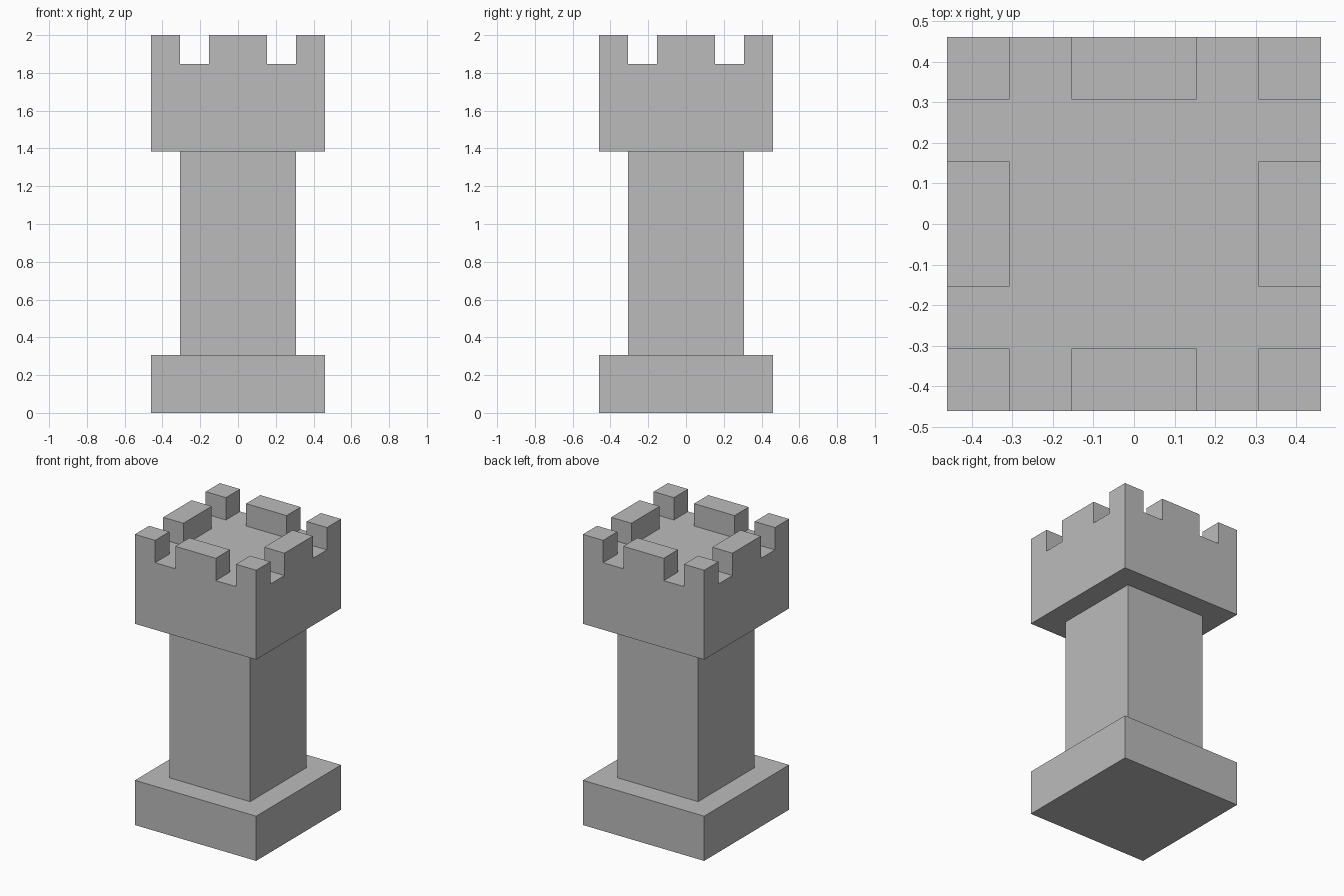
import bpy
import bmesh
from mathutils import Matrix, Vector

default_cube = bpy.data.objects.get("Cube")
if default_cube:
    bpy.data.objects.remove(default_cube, do_unlink=True)

U = 2 / 13  # the tower is laid out on a grid, 13 units tall

stone = bpy.data.materials.new("grey_stone")
stone.use_nodes = True
grey = (0.5, 0.5, 0.5, 1)
stone.diffuse_color = grey
stone.node_tree.nodes["Principled BSDF"].inputs["Base Color"].default_value = grey


def finish(name, bm):
    """Scale from grid units and turn the bmesh into an object."""
    bmesh.ops.recalc_face_normals(bm, faces=bm.faces[:])
    bmesh.ops.scale(bm, vec=(U, U, U), verts=bm.verts[:])
    mesh = bpy.data.meshes.new(name)
    bm.to_mesh(mesh)
    bm.free()
    mesh.materials.append(stone)
    obj = bpy.data.objects.new(name, mesh)
    bpy.context.collection.objects.link(obj)


def block(name, width, bottom, top):
    """Square block centred on the tower axis."""
    bm = bmesh.new()
    bmesh.ops.create_cube(bm, size=1)
    bmesh.ops.scale(bm, vec=(width, width, top - bottom), verts=bm.verts[:])
    bmesh.ops.translate(bm, vec=(0, 0, (bottom + top) / 2), verts=bm.verts[:])
    finish(name, bm)


def raise_faces(bm, faces, height):
    """Extrude faces upwards and return the raised faces."""
    geom = bmesh.ops.extrude_face_region(bm, geom=faces)["geom"]
    verts = [g for g in geom if isinstance(g, bmesh.types.BMVert)]
    bmesh.ops.translate(bm, vec=(0, 0, height), verts=verts)
    return [g for g in geom if isinstance(g, bmesh.types.BMFace)]


def is_merlon(face):
    """Rim cells at the corners and at the middle of each side."""
    c = face.calc_center_median()
    near, far = sorted((abs(c.x), abs(c.y)))
    return far > 2 and not 1 < near < 2


# Base and shaft
block("base", 6, 0, 2)
block("shaft", 4, 2, 9)

# Battlement head: gridded slab whose rim cells rise into merlons
bm = bmesh.new()
bmesh.ops.create_grid(bm, x_segments=6, y_segments=6, size=3,
                      matrix=Matrix.Translation(Vector((0, 0, 9))))
floor = raise_faces(bm, bm.faces[:], 3)
raise_faces(bm, [f for f in floor if is_merlon(f)], 1)
bmesh.ops.recalc_face_normals(bm, faces=bm.faces[:])
bmesh.ops.dissolve_limit(bm, angle_limit=0.01, verts=bm.verts[:], edges=bm.edges[:])
finish("battlement", bm)
